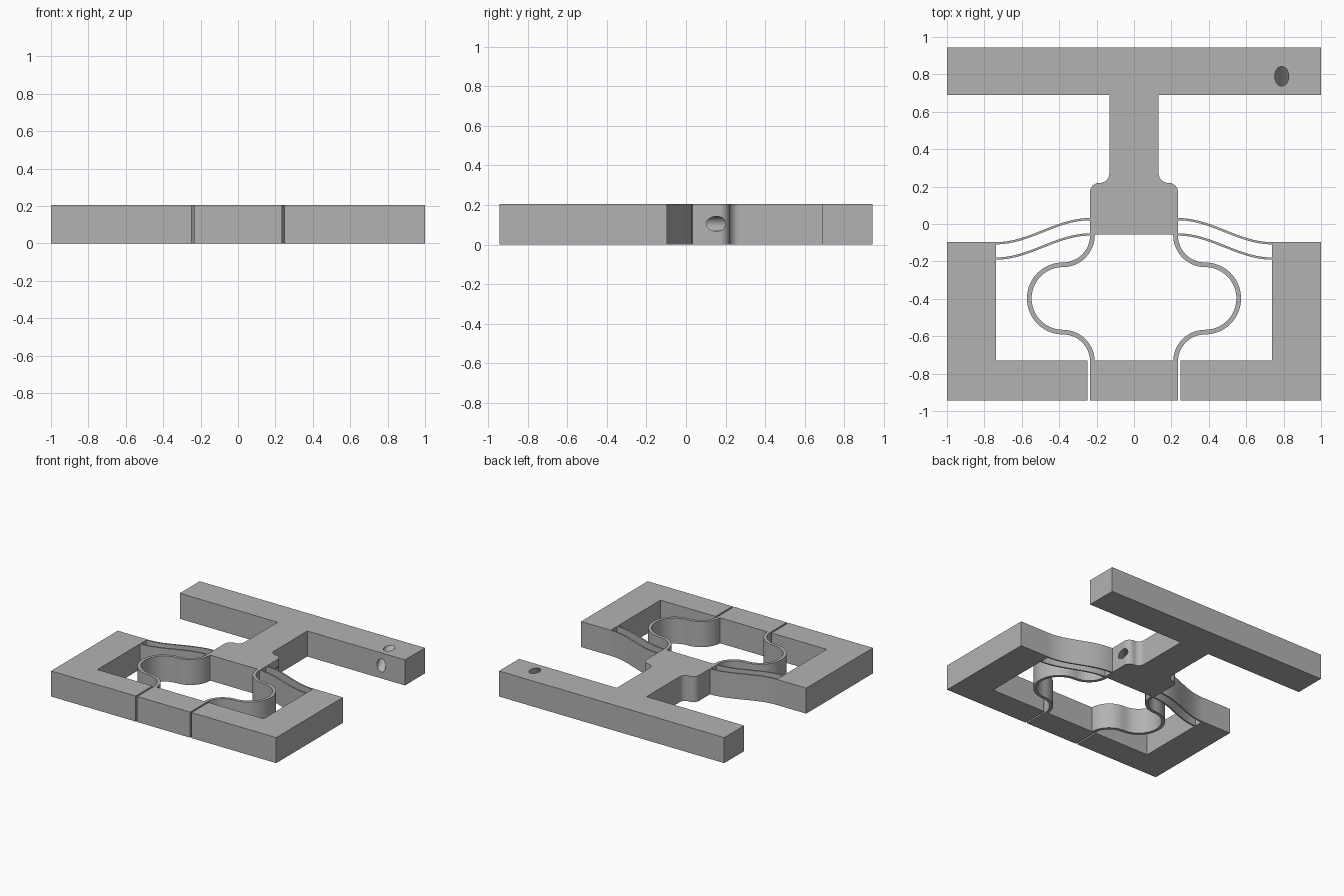
import bpy, bmesh, math
from mathutils import Vector

if "Cube" in bpy.data.objects:
    bpy.data.objects.remove(bpy.data.objects["Cube"])

H = 0.205     # plate thickness
END = 0.943   # front and back limit

grey = bpy.data.materials.new("light grey")
grey.diffuse_color = (0.45, 0.45, 0.45, 1)
grey.use_nodes = True
grey.node_tree.nodes["Principled BSDF"].inputs["Base Color"].default_value = grey.diffuse_color


def arc(cx, cy, r, a0, a1, n=12):
    return [(cx + r * math.cos(math.radians(a0 + (a1 - a0) * i / n)),
             cy + r * math.sin(math.radians(a0 + (a1 - a0) * i / n))) for i in range(n + 1)]


def finish(ob):
    bpy.ops.object.select_all(action='DESELECT')
    ob.select_set(True)
    bpy.context.view_layer.objects.active = ob
    bpy.ops.object.shade_smooth_by_angle(angle=math.radians(30))


def to_object(name, bm):
    bmesh.ops.recalc_face_normals(bm, faces=bm.faces)
    me = bpy.data.meshes.new(name)
    bm.to_mesh(me)
    bm.free()
    me.materials.append(grey)
    ob = bpy.data.objects.new(name, me)
    bpy.context.collection.objects.link(ob)
    return ob


def plate(name, outline):
    """Extrude a closed outline from the floor to the plate thickness."""
    bm = bmesh.new()
    f = bm.faces.new([bm.verts.new((x, y, 0)) for x, y in outline])
    top = bmesh.ops.extrude_face_region(bm, geom=[f])
    verts = [v for v in top["geom"] if isinstance(v, bmesh.types.BMVert)]
    bmesh.ops.translate(bm, vec=(0, 0, H), verts=verts)
    return to_object(name, bm)


def strip(name, path, t):
    """Thin upright band of thickness t following a path."""
    pts = [Vector(p) for p in path]
    left, right = [], []
    for i, p in enumerate(pts):
        d = (pts[min(i + 1, len(pts) - 1)] - pts[max(i - 1, 0)]).normalized()
        n = Vector((-d.y, d.x)) * t / 2
        left.append(p + n)
        right.append(p - n)
    bm = bmesh.new()
    rows = [[bm.verts.new((q.x, q.y, z)) for q in side]
            for side, z in ((left, 0), (right, 0), (right, H), (left, H))]
    for k in range(4):
        a, b = rows[k], rows[(k + 1) % 4]
        for i in range(len(pts) - 1):
            bm.faces.new((a[i], a[i + 1], b[i + 1], b[i]))
    bm.faces.new([r[0] for r in rows])
    bm.faces.new([r[-1] for r in rows])
    ob = to_object(name, bm)
    finish(ob)
    return ob


def drill(target, start, end, r):
    """Cut a round hole between two points."""
    a, b = Vector(start), Vector(end)
    bpy.ops.mesh.primitive_cylinder_add(vertices=32, radius=r, depth=(b - a).length,
                                        location=(a + b) / 2)
    c = bpy.context.object
    c.name = "hole_cutter"
    c.rotation_euler = (b - a).to_track_quat('Z', 'Y').to_euler()
    c.data.materials.append(grey)
    m = target.modifiers.new("hole", 'BOOLEAN')
    m.operation, m.object, m.solver = 'DIFFERENCE', c, 'EXACT'
    bpy.context.view_layer.objects.active = target
    bpy.ops.object.modifier_apply(modifier=m.name)
    bpy.data.objects.remove(c)


# Moving shuttle: cross bar, stem and rounded block
half = [(0.235, -0.055)] + arc(0.185, 0.17, 0.05, 0, 90)
half += arc(0.182, 0.27, 0.05, 270, 180)
half += [(0.132, 0.69), (1, 0.69), (1, END)]
shuttle = plate("shuttle", half + [(-x, y) for x, y in reversed(half)])

# Slanted hole through the bar corner, and slanted blind hole in the block side
drill(shuttle, (0.79, 0.59, 0.005), (0.79, 0.89, H + 0.1), 0.0375)
drill(shuttle, (0.335, 0.255, 0.105), (0.13, 0.05, 0.105), 0.0375)
finish(shuttle)

# Centre anchor between the two slots
plate("centre_anchor", [(-0.235, -END), (0.235, -END), (0.235, -0.73), (-0.235, -0.73)])

for s, side in ((1, "right"), (-1, "left")):
    # L-shaped frame
    frame = [(0.248, -END), (1, -END), (1, -0.097), (0.738, -0.097),
             (0.738, -0.73), (0.248, -0.73)]
    plate(side + "_frame", [(s * x, y) for x, y in frame])

    # Pair of parallel S-shaped leaf springs
    for y0, label in ((0.026, "upper"), (-0.056, "lower")):
        path = [(s * (0.233 + 0.507 * i / 24),
                 y0 - 0.129 * (1 - math.cos(math.pi * i / 24)) / 2) for i in range(25)]
        strip(f"{side}_{label}_leaf_spring", path, 0.012)

    # Bulging spring joining block and anchor
    path = [(0.222, -0.053)] + arc(0.38, -0.06, 0.158, 180, 270)
    path += arc(0.38, -0.398, 0.18, 90, -90, 28)[1:]
    path += arc(0.38, -0.736, 0.158, 90, 180)[1:] + [(0.222, -0.74)]
    strip(side + "_bulging_spring", [(s * x, y) for x, y in path], 0.025)
